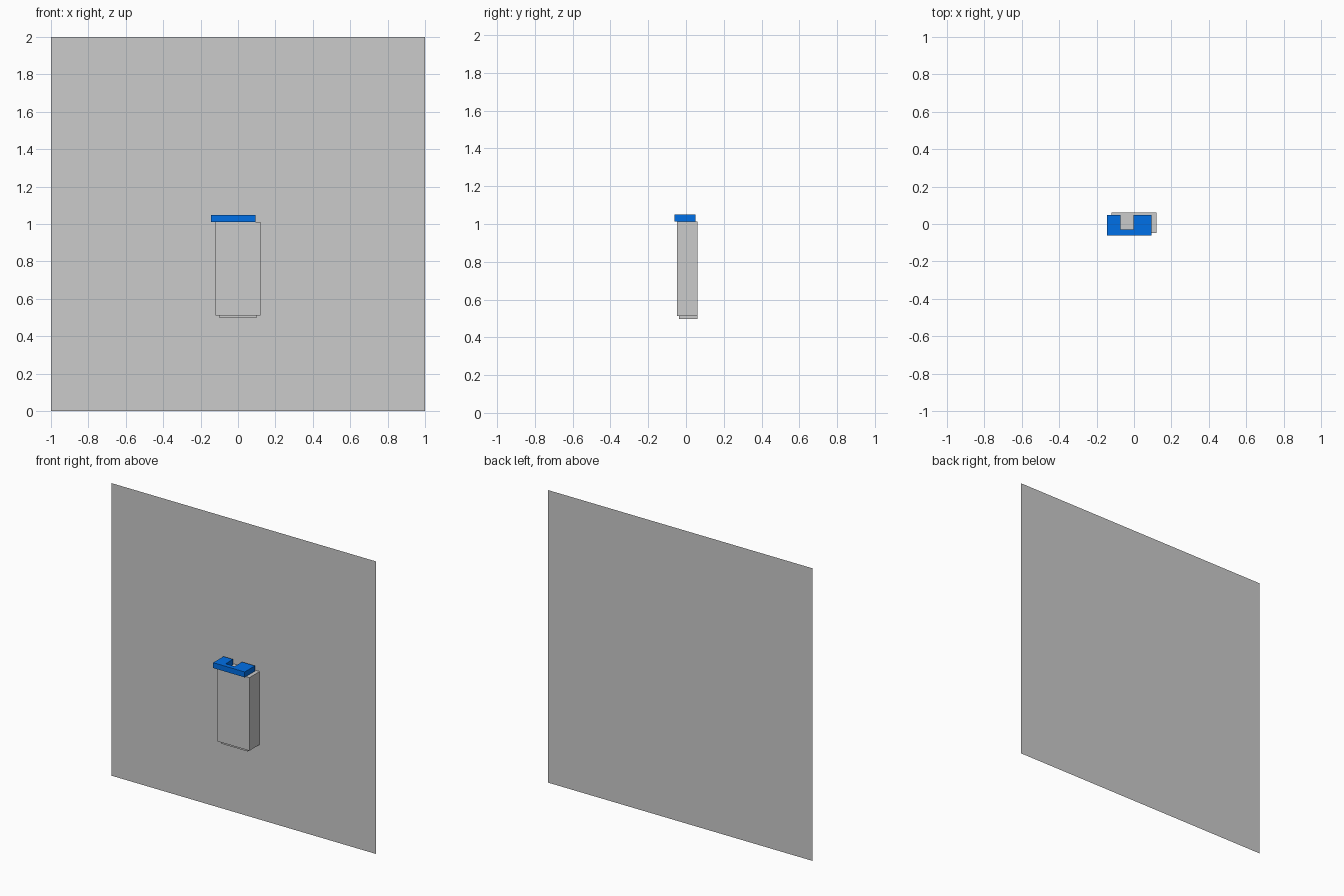
import bpy
import bmesh

if "Cube" in bpy.data.objects:
    bpy.data.objects.remove(bpy.data.objects["Cube"])


def prism(name, profile, z0, z1):
    """Extrude a plan-view outline from z0 up to z1."""
    bm = bmesh.new()
    face = bm.faces.new([bm.verts.new((x, y, z0)) for x, y in profile])
    top = bmesh.ops.extrude_face_region(bm, geom=[face])["geom"]
    bmesh.ops.translate(bm, vec=(0, 0, z1 - z0),
                        verts=[v for v in top if isinstance(v, bmesh.types.BMVert)])
    bmesh.ops.recalc_face_normals(bm, faces=bm.faces)
    mesh = bpy.data.meshes.new(name)
    bm.to_mesh(mesh)
    bm.free()
    obj = bpy.data.objects.new(name, mesh)
    bpy.context.collection.objects.link(obj)
    return obj


def rect(x0, x1, y0, y1):
    return [(x0, y0), (x1, y0), (x1, y1), (x0, y1)]


BACK = 0.062

# flat wall panel, no thickness
bpy.ops.mesh.primitive_plane_add(size=2, location=(0, BACK, 1),
                                 rotation=(1.5707963, 0, 0))
bpy.context.object.name = "wall"

# box mounted on the wall, with a slightly inset bottom plate
prism("box_body", rect(-0.12, 0.12, -0.048, BACK), 0.512, 1.012)
prism("bottom_plate", rect(-0.10, 0.10, -0.038, BACK), 0.498, 0.512)

# blue U-shaped lid, shifted to the front left, notch open to the back
x0, x1, y0, y1 = -0.144, 0.094, -0.062, 0.049
n0, n1, ny = -0.072, -0.004, -0.03
lid = prism("notched_lid", [(x0, y0), (x1, y0), (x1, y1), (n1, y1),
                            (n1, ny), (n0, ny), (n0, y1), (x0, y1)], 1.012, 1.049)
blue = bpy.data.materials.new("blue")
blue.diffuse_color = (0.0, 0.16, 0.8, 1)
blue.use_nodes = True
blue.node_tree.nodes["Principled BSDF"].inputs["Base Color"].default_value = blue.diffuse_color
lid.data.materials.append(blue)
